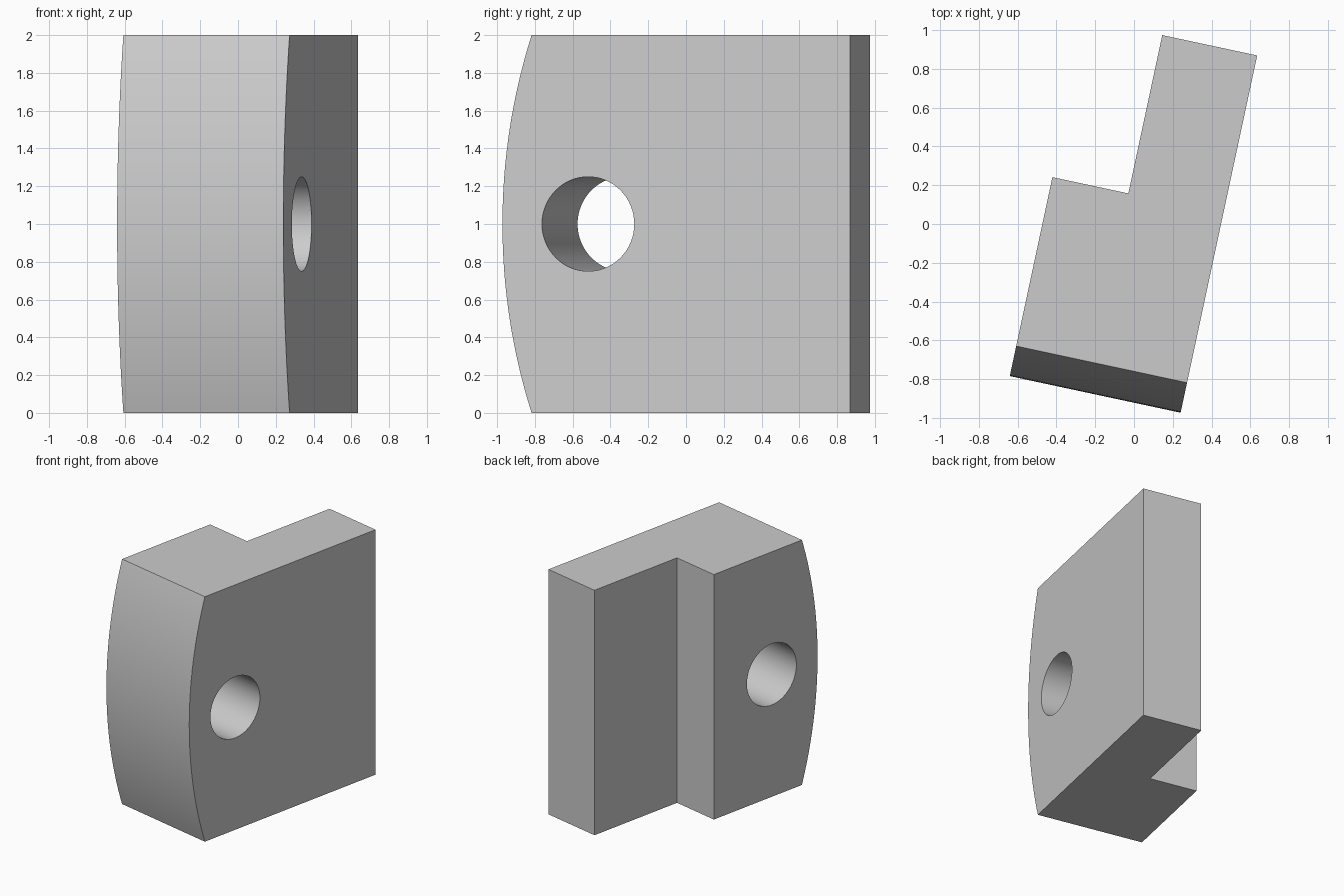
import bpy
import bmesh
import math
from mathutils import Matrix, Vector

cube = bpy.data.objects.get("Cube")
if cube:
    bpy.data.objects.remove(cube, do_unlink=True)

WIDTH, LENGTH, HEIGHT = 0.9, 1.882, 2.0
TONGUE = 0.5          # thickness of the thin rear part
STEP_Y = 1.048        # where the thick part ends
BULGE = 0.158         # depth of the curved front
HOLE_Y, HOLE_R = 0.464, 0.25

grey = bpy.data.materials.new("light grey")
grey.use_nodes = True
colour = (0.6, 0.6, 0.6, 1)
grey.diffuse_color = colour
grey.node_tree.nodes["Principled BSDF"].inputs["Base Color"].default_value = colour


def add_object(name, bm):
    bmesh.ops.recalc_face_normals(bm, faces=bm.faces)
    mesh = bpy.data.meshes.new(name)
    bm.to_mesh(mesh)
    bm.free()
    mesh.materials.append(grey)
    obj = bpy.data.objects.new(name, mesh)
    bpy.context.collection.objects.link(obj)
    return obj


def cut(target, cutter):
    cutter.hide_render = True
    mod = target.modifiers.new(cutter.name, "BOOLEAN")
    mod.operation = "DIFFERENCE"
    mod.solver = "EXACT"
    mod.object = cutter
    bpy.ops.object.modifier_apply(modifier=mod.name)
    bpy.data.objects.remove(cutter, do_unlink=True)


# Block: side profile with an arched front, extruded across the width
radius = (1 + BULGE ** 2) / (2 * BULGE)
half = math.asin(1 / radius)
steps = 32
profile = [(LENGTH, 0), (LENGTH, HEIGHT)]
for i in range(steps + 1):
    a = half - 2 * half * i / steps
    profile.append((radius - radius * math.cos(a), 1 + radius * math.sin(a)))
bm = bmesh.new()
face = bm.faces.new([bm.verts.new((0, y, z)) for y, z in profile])
side = bmesh.ops.extrude_face_region(bm, geom=[face])
bmesh.ops.translate(bm, vec=(-WIDTH, 0, 0),
                    verts=[v for v in side["geom"] if isinstance(v, bmesh.types.BMVert)])
block = add_object("stepped_block", bm)
bpy.ops.object.select_all(action="DESELECT")
block.select_set(True)
bpy.context.view_layer.objects.active = block

# Rear step
bm = bmesh.new()
size = Vector((1, 2, 3))
bmesh.ops.create_cube(bm, size=1, matrix=Matrix.Translation(
    (-TONGUE - size.x / 2, STEP_Y + size.y / 2, 1)) @ Matrix.Diagonal(size).to_4x4())
cut(block, add_object("step_cutter", bm))

# Round hole through the thick part
bm = bmesh.new()
bmesh.ops.create_cone(bm, cap_ends=True, segments=64, radius1=HOLE_R, radius2=HOLE_R, depth=2,
                      matrix=Matrix.Translation((-WIDTH / 2, HOLE_Y, 1))
                      @ Matrix.Rotation(math.pi / 2, 4, "Y"))
cut(block, add_object("hole_cutter", bm))

# Smooth the curves, then turn the block into place
bpy.ops.object.shade_smooth_by_angle(angle=math.radians(30))
block.location = (0.24, -0.972, 0)
block.rotation_euler.z = math.radians(-12.1)
